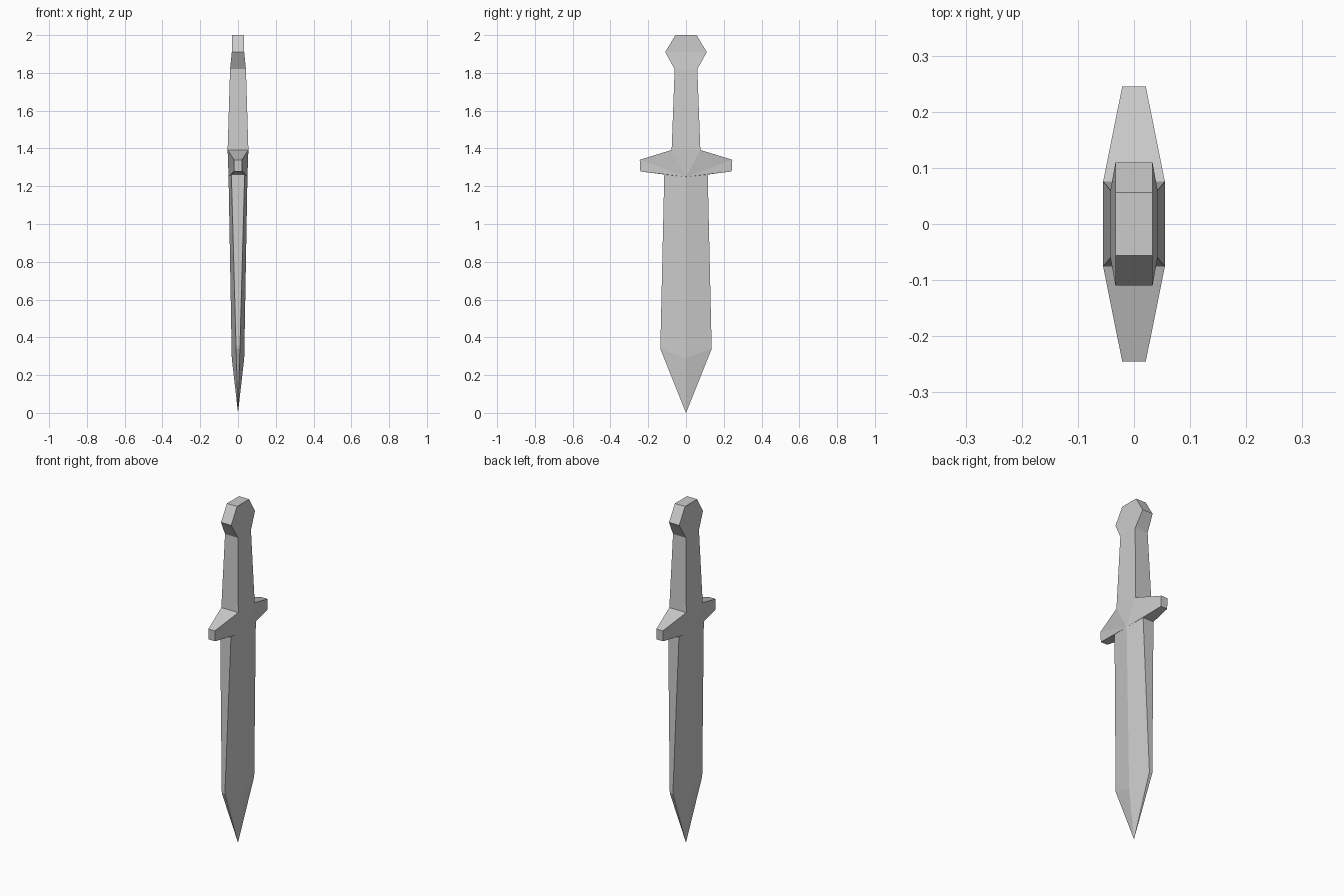
import bpy
import bmesh

cube = bpy.data.objects.get("Cube")
if cube:
    bpy.data.objects.remove(cube, do_unlink=True)

# Single plain grey metal
metal = bpy.data.materials.new("grey_metal")
metal.use_nodes = True
GREY = (0.6, 0.6, 0.6, 1)
metal.diffuse_color = GREY
metal.node_tree.nodes["Principled BSDF"].inputs["Base Color"].default_value = GREY

# Half outline from pommel to tip: half width (y), height (z), half thickness (x)
outline = [
    (0.056, 2.0, 0.033),     # pommel top
    (0.11, 1.91, 0.033),     # pommel corner
    (0.06, 1.82, 0.042),     # neck
    (0.076, 1.392, 0.055),   # grip base
    (0.245, 1.34, 0.021),    # guard tip, upper
    (0.242, 1.278, 0.021),   # guard tip, lower
    (0.115, 1.262, 0.035),   # blade root
    (0.136, 0.34, 0.01),     # blade shoulder
]
SPINE_TOP, SPINE_LOW, TIP = (0.05, 1.25), (0.033, 0.29), 0.0

bm = bmesh.new()
tip = bm.verts.new((0, 0, TIP))
rims = {}

for sx in (1, -1):
    # Corner vertices of one broad side, and its central ridge
    for sy in (1, -1):
        rims[sx, sy] = [bm.verts.new((sx * x, sy * y, z)) for y, z, x in outline]
    left, right = rims[sx, 1], rims[sx, -1]
    top = bm.verts.new((sx * SPINE_TOP[0], 0, SPINE_TOP[1]))
    low = bm.verts.new((sx * SPINE_LOW[0], 0, SPINE_LOW[1]))

    # Pommel and grip panels, then the facet running into the guard
    for i in range(3):
        bm.faces.new((left[i], left[i + 1], right[i + 1], right[i]))
    bm.faces.new((left[3], top, right[3]))

    # Guard fan and ridged blade halves
    for rim in (left, right):
        for i in range(3, 6):
            bm.faces.new((rim[i], rim[i + 1], top))
        bm.faces.new((rim[6], rim[7], low, top))
        bm.faces.new((rim[7], tip, low))

# Narrow edge faces all the way round
for sy in (1, -1):
    a, b = rims[1, sy], rims[-1, sy]
    for i in range(len(outline) - 1):
        bm.faces.new((a[i], a[i + 1], b[i + 1], b[i]))
    bm.faces.new((a[-1], tip, b[-1]))

# Pommel cap
bm.faces.new((rims[1, 1][0], rims[1, -1][0], rims[-1, -1][0], rims[-1, 1][0]))

bmesh.ops.recalc_face_normals(bm, faces=bm.faces[:])
mesh = bpy.data.meshes.new("dagger")
bm.to_mesh(mesh)
bm.free()
mesh.materials.append(metal)
dagger = bpy.data.objects.new("dagger", mesh)
bpy.context.collection.objects.link(dagger)
